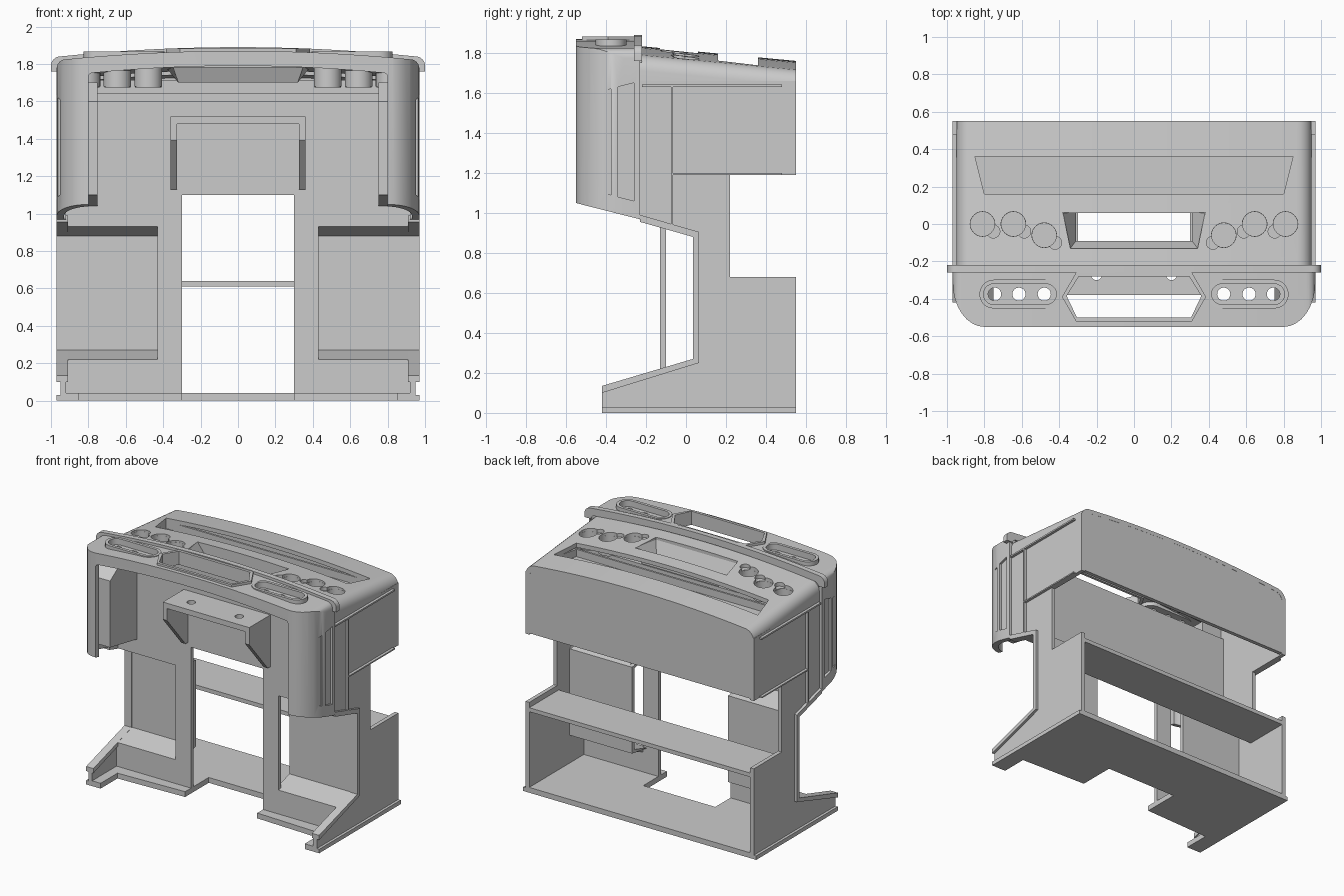
import bpy, bmesh
from math import sin, cos, pi, radians

if "Cube" in bpy.data.objects:
    bpy.data.objects.remove(bpy.data.objects["Cube"])

grey = bpy.data.materials.new("plain grey")
grey.use_nodes = True
grey.diffuse_color = (0.6, 0.6, 0.6, 1)
grey.node_tree.nodes["Principled BSDF"].inputs["Base Color"].default_value = (0.6, 0.6, 0.6, 1)


def loft(name, rings, cyclic=False):
    """Bridge closed rings; cap the ends, or join last to first."""
    bm = bmesh.new()
    vs = [[bm.verts.new(p) for p in r] for r in rings]
    n = len(rings[0])
    pairs = list(zip(vs, vs[1:])) + ([(vs[-1], vs[0])] if cyclic else [])
    for a, b in pairs:
        for i in range(n):
            j = (i + 1) % n
            bm.faces.new((a[i], a[j], b[j], b[i]))
    if not cyclic:
        bm.faces.new(vs[0])
        bm.faces.new(vs[-1])
    bmesh.ops.recalc_face_normals(bm, faces=bm.faces)
    me = bpy.data.meshes.new(name)
    bm.to_mesh(me)
    bm.free()
    me.materials.append(grey)
    ob = bpy.data.objects.new(name, me)
    bpy.context.collection.objects.link(ob)
    return ob


def place(axis, u, v, w):
    return {"x": (w, u, v), "y": (u, w, v), "z": (u, v, w)}[axis]


def prism(name, axis, pts, a, b):
    return loft(name, [[place(axis, u, v, w) for u, v in pts] for w in (a, b)])


def box(name, x0, x1, y0, y1, z0, z1):
    return prism(name, "z", [(x0, y0), (x1, y0), (x1, y1), (x0, y1)], z0, z1)


def tube(name, outer, inner, z0, z1):
    levels = ((outer, z0), (outer, z1), (inner, z1), (inner, z0))
    return loft(name, [[(x, y, z) for x, y in p] for p, z in levels], True)


def boolean(ob, cutter, op="DIFFERENCE"):
    mod = ob.modifiers.new("cut", "BOOLEAN")
    mod.operation, mod.solver, mod.object = op, "EXACT", cutter
    dg = bpy.context.evaluated_depsgraph_get()
    me = bpy.data.meshes.new_from_object(ob.evaluated_get(dg))
    ob.modifiers.clear()
    ob.data = me
    bpy.data.objects.remove(cutter)


def sym(pts):
    """Complete a half outline across x = 0."""
    return pts + [(-x, y) for x, y in reversed(pts) if x > 0]


def circle(x, y, r, n=24):
    return [(x + r * cos(2 * pi * i / n), y + r * sin(2 * pi * i / n)) for i in range(n)]


def stadium(x, y, half, r, n=10):
    right = [(x + half + r * sin(pi * i / n), y - r * cos(pi * i / n)) for i in range(n + 1)]
    return right + [(2 * x - px, 2 * y - py) for px, py in right]


def arch(half, zc, drop, r, zbot):
    """Cambered roof outline with rounded shoulders, in x and z."""
    top = lambda x: zc - drop * (x / half) ** 2
    cx = half - r
    pts = [(half, zbot)]
    pts += [(cx + r * cos(a * pi / 12), top(cx) - r + r * sin(a * pi / 12)) for a in range(7)]
    pts += [(cx * (1 - i / 10), top(cx * (1 - i / 10))) for i in range(1, 11)]
    return sym(pts)


def arch_band(name, sections, t):
    rings = []
    for y, half, zc, drop, r, zbot in sections:
        pts = arch(half, zc, drop, r, zbot) + arch(half - t, zc - t, drop, r * 0.8, zbot)[::-1]
        rings.append([(x, y, z) for x, z in pts])
    return loft(name, rings)


# Floor, shelf and bulkhead
prism("floor", "z", sym([(0, 0.08), (0.3, 0.08), (0.3, -0.2), (0.85, -0.22), (0.85, -0.42),
                         (0.95, -0.42), (0.95, 0.55), (0, 0.55)]), 0, 0.04)
box("shelf", -0.93, 0.93, 0.2, 0.55, 0.61, 0.64)
prism("bulkhead", "y", sym([(0, 1.1), (0.3, 1.1), (0.3, 0.03), (0.92, 0.03), (0.92, 0.22), (0.43, 0.22),
                            (0.43, 0.93), (0.92, 0.93), (0.92, 1.6), (0, 1.6)]), -0.13, -0.1)

# Side walls, step pockets and trims
side = [(-0.42, 0), (-0.42, 0.13), (0.06, 0.26), (0.06, 0.89), (-0.24, 0.97), (-0.24, 1.66), (0.55, 1.66),
        (0.55, 1.19), (0.22, 1.19), (0.22, 0.68), (0.55, 0.68), (0.55, 0)]
rim = [(-0.42, 0.1), (-0.42, 0.135), (0.035, 0.27), (0.035, 0.88), (-0.23, 0.955), (-0.23, 0.99),
       (0.065, 0.905), (0.065, 0.25)]
pocket = [(-0.13, 0.22), (0.04, 0.27), (0.04, 0.88), (-0.13, 0.93), (-0.1, 0.95), (0.07, 0.9), (0.07, 0.25),
          (-0.1, 0.19)]
for s, tag in ((1, "left"), (-1, "right")):
    prism("side_wall_" + tag, "x", side, s * 0.92, s * 0.95)
    prism("side_rim_" + tag, "x", rim, s * 0.91, s * 0.97)
    prism("step_pocket_" + tag, "x", pocket, s * 0.43, s * 0.93)
    prism("pocket_cheek_" + tag, "x", pocket[:4] + pocket[5:7], s * 0.4, s * 0.43)
    for part, d in (("sill", (-0.42, 0.55, 0, 0.03)), ("lower_bead", (-0.07, 0.48, 1.19, 1.2)),
                    ("upper_bead", (-0.22, 0.48, 1.63, 1.642)), ("upright_bead", (-0.075, -0.065, 0.93, 1.63))):
        box(part + "_" + tag, s * 0.94, s * 0.97, *d)
    # Padded column inside the fairing
    prism("inner_column_" + tag, "x", [(-0.13, 1.04), (-0.45, 1.1), (-0.45, 1.6), (-0.3, 1.7), (-0.13, 1.7)],
          s * 0.75, s * 0.93)
    # Bracket of the centre shelf
    prism("bracket_" + tag, "x", [(-0.38, 1.5), (-0.12, 1.5), (-0.12, 1.13), (-0.16, 1.13), (-0.38, 1.39)],
          s * 0.325, s * 0.36)

centre_shelf = box("centre_shelf", -0.36, 0.36, -0.38, -0.12, 1.48, 1.52)
for x in (-0.2, 0.2):
    boolean(centre_shelf, prism("cutter", "z", circle(x, -0.27, 0.03), 1.4, 1.6))


# Front hood with rounded corners
def hood_solid(name, t):
    body = prism(name, "y", arch(0.97 - t, 1.87 - t, 0.05, 0.05, 0.85), -0.6, -0.23 + t)
    plan = [(0, -0.55 + t), (0.8 - t / 2, -0.55 + t)]
    plan += [(0.8 - t / 2 + (0.17 - t / 2) * sin(a * pi / 16), -0.31 - (0.24 - t) * cos(a * pi / 16))
             for a in range(1, 9)]
    plan += [(0.97 - t, 0), (0, 0)]
    boolean(body, prism("cutter", "z", sym(plan), 0.8, 2), "INTERSECT")
    return body


hood = hood_solid("front_hood", 0)
boolean(hood, hood_solid("cutter", 0.04))
boolean(hood, prism("cutter", "y", arch(0.8, 1.79, 0.04, 0.02, 0.8), -0.7, -0.4))
boolean(hood, box("cutter", -0.91, 0.91, -0.3, -0.1, 0.8, 1.76))
boolean(hood, prism("cutter", "x", [(-0.6, 0.8), (-0.6, 1.062), (-0.1, 0.935), (-0.1, 0.8)], -1.1, 1.1))
slots = ([(-0.45, 1.11), (-0.45, 1.6), (-0.375, 1.62), (-0.375, 1.09)],
         [(-0.34, 1.08), (-0.34, 1.63), (-0.26, 1.65), (-0.26, 1.06)])
for s in (1, -1):
    for pts in slots:
        boolean(hood, prism("cutter", "x", pts, s * 0.952, s * 1.1))

# Hexagonal opening and holder strips in the hood
hex_out = sym([(0.31, -0.52), (0.385, -0.39), (0.31, -0.26)])
hex_in = sym([(0.305, -0.5), (0.36, -0.385), (0.295, -0.28)])
boolean(hood, prism("cutter", "z", sym([(0.308, -0.51), (0.37, -0.388), (0.302, -0.27)]), 1.7, 2))
tube("hexagon_rim", hex_out, hex_in, 1.78, 1.882)
for s, tag in ((1, "left"), (-1, "right")):
    cx = s * 0.61
    boolean(hood, prism("cutter", "z", stadium(cx, -0.375, 0.135, 0.065), 1.7, 2))
    tube("holder_rim_" + tag, stadium(cx, -0.375, 0.14, 0.077), stadium(cx, -0.375, 0.14, 0.055), 1.79, 1.866)
    plate = prism("holder_plate_" + tag, "z", stadium(cx, -0.375, 0.135, 0.06), 1.79, 1.82)
    for x in (0.48, 0.615, 0.745):
        boolean(plate, prism("cutter", "z", circle(s * x, -0.375, 0.035), 1.7, 2))

# Arched trim between hood and roof
arch_band("roof_trim", [(y, 1.0, 1.89, 0.055, 0.05, 1.76) for y in (-0.26, -0.22)], 0.05)

# Rear roof and back panel
roof = arch_band("rear_roof", [(-0.24, 0.95, 1.835, 0.05, 0.08, 1.62), (0.55, 0.95, 1.76, 0.05, 0.08, 1.62)], 0.03)
prism("back_panel", "y", arch(0.945, 1.758, 0.05, 0.08, 1.2), 0.52, 0.549)

# Long tray
tray = lambda d: sym([(0.8 + d, 0.16 - d), (0.85 + d, 0.36 + d)])
boolean(roof, prism("cutter", "z", tray(0), 1.64, 2))
tube("tray_wall", tray(0.015), tray(0), 1.65, 1.715)
prism("tray_floor", "z", tray(0.01), 1.64, 1.66)

# Tapered window frame
win_top = sym([(0.34, -0.13), (0.38, 0.06)])
win_low = sym([(0.31, -0.09), (0.31, 0.06)])
boolean(roof, prism("cutter", "z", win_top, 1.6, 2))
grow = lambda pts: [(x * 1.03, y + (0.01 if y > 0 else -0.01)) for x, y in pts]
loft("window_frame", [[(x, y, z) for x, y in p] for p, z in
                      ((win_top, 1.8), (win_low, 1.71), (grow(win_low), 1.7), (grow(win_top), 1.79))], True)

# Cup wells with finger notches
for s, tag in ((1, "left"), (-1, "right")):
    for i, (x, y) in enumerate(((0.81, 0), (0.645, 0), (0.48, -0.06))):
        z = 1.812 - 0.095 * y - 0.05 * (x / 0.95) ** 2
        boolean(roof, prism("cutter", "z", circle(s * (x - 0.058), y - 0.04, 0.035), z - 0.016, 2))
        boolean(roof, prism("cutter", "z", circle(s * x, y, 0.066), 1.6, 2))
        name = "cup_%s_%d" % (tag, i + 1)
        tube(name + "_wall", circle(s * x, y, 0.074), circle(s * x, y, 0.065), 1.68, z - 0.02)
        prism(name + "_base", "z", circle(s * x, y, 0.07), 1.675, 1.69)

# Crisp edges, smooth curves
bpy.ops.object.select_all(action="DESELECT")
for ob in bpy.context.collection.objects:
    if ob.type == "MESH":
        ob.select_set(True)
        bpy.context.view_layer.objects.active = ob
bpy.ops.object.shade_smooth_by_angle(angle=radians(30))
